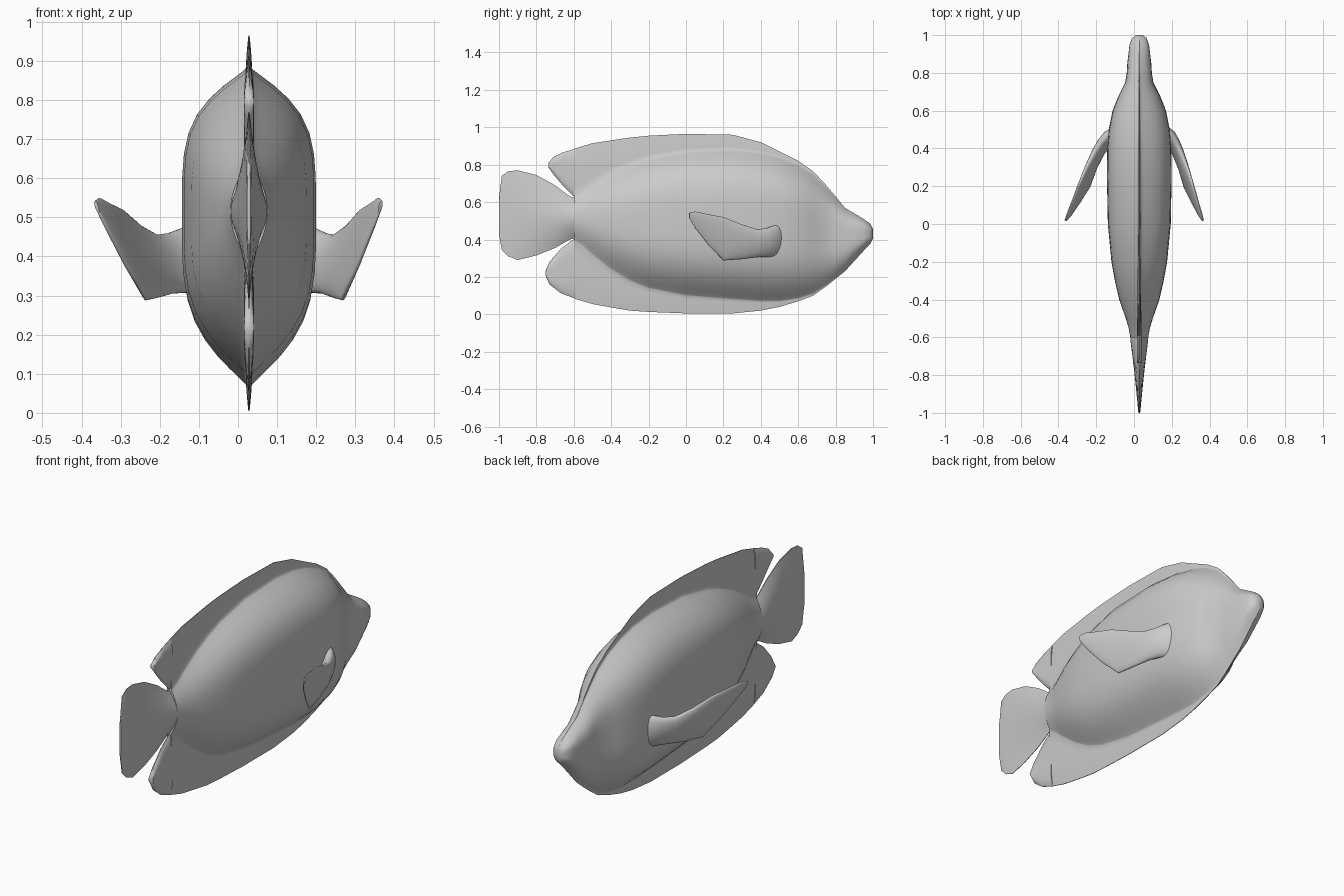
import bpy
import bmesh
import math

default = bpy.data.objects.get("Cube")
if default:
    bpy.data.objects.remove(default, do_unlink=True)

CENTRE = 0.028   # the body sits slightly off the middle
STEPS = 20       # points along each side of a core or fin section
RIM = 5          # points on the thin blade above and below the core

grey = bpy.data.materials.new("plain grey")
grey.use_nodes = True
colour = (0.6, 0.6, 0.6, 1)
grey.diffuse_color = colour
grey.node_tree.nodes["Principled BSDF"].inputs["Base Color"].default_value = colour


def loft(name, rings):
    """Skin a row of closed rings, close both ends and shade smooth."""
    bm = bmesh.new()
    rows = [[bm.verts.new(point) for point in ring] for ring in rings]
    count = len(rows[0])
    for first, second in zip(rows, rows[1:]):
        for i in range(count):
            j = (i + 1) % count
            bm.faces.new((first[i], first[j], second[j], second[i]))
    bm.faces.new(rows[0])
    bm.faces.new(rows[-1])
    bmesh.ops.recalc_face_normals(bm, faces=bm.faces)
    mesh = bpy.data.meshes.new(name)
    bm.to_mesh(mesh)
    bm.free()
    mesh.materials.append(grey)
    obj = bpy.data.objects.new(name, mesh)
    bpy.context.collection.objects.link(obj)
    bpy.ops.object.select_all(action="DESELECT")
    obj.select_set(True)
    bpy.context.view_layer.objects.active = obj
    bpy.ops.object.shade_smooth_by_angle(angle=math.radians(60))


def spread_between(low, high):
    """Heights from low to high, closer together near the ends."""
    return [low + (high - low) * (1 - math.cos(math.pi * i / STEPS)) / 2
            for i in range(STEPS + 1)]


def slice_ring(y, bottom, top, core_bottom, core_top, width, lower, upper, blade):
    """Cross-section: a full core that thins into a blade above and below."""
    below = [bottom + (core_bottom - bottom) * i / RIM for i in range(RIM)]
    above = [top + (core_top - top) * i / RIM for i in range(RIM)]
    core_middle, core_half = (core_bottom + core_top) / 2, (core_top - core_bottom) / 2
    middle, full_half = (bottom + top) / 2, (top - bottom) / 2
    right, left = [], []
    for z in below + spread_between(core_bottom, core_top) + above[::-1]:
        k = min(1, abs(z - core_middle) / core_half)
        t = min(1, abs(z - middle) / full_half)
        power = upper if z > core_middle else lower
        half = max(width - blade, 0) * (1 - k ** power) ** 1.2
        half += blade * (1 - t ** 5) + 0.0015
        right.append((CENTRE + half, y, z))
        left.append((CENTRE - half, y, z))
    return right + left[::-1]


def body_ring(y, *sizes):
    """Body cross-section, rounded in front and more pinched near the tail."""
    pinch = min(1, max(0, (-.1 - y) / .5))
    return slice_ring(y, *sizes, lower=3.4 - 1.4 * pinch, upper=4.6 - 2.6 * pinch, blade=.011)


# Body with the dorsal and anal fin: y, bottom, top, core bottom, core top, half width
body = [
    (1, .405, .455, .406, .454, .015),
    (.985, .375, .485, .376, .484, .037),
    (.95, .34, .51, .341, .509, .05),
    (.9, .285, .54, .286, .539, .056),
    (.85, .23, .57, .232, .568, .062),
    (.8, .19, .63, .193, .627, .065),
    (.75, .15, .69, .155, .68, .073),
    (.68, .1, .765, .11, .75, .108),
    (.6, .07, .82, .085, .8, .14),
    (.5, .04, .87, .07, .84, .16),
    (.4, .02, .92, .07, .865, .168),
    (.25, .005, .96, .08, .88, .17),
    (0, .005, .965, .1, .87, .165),
    (-.2, .013, .955, .14, .83, .146),
    (-.3, .02, .945, .18, .795, .128),
    (-.4, .037, .93, .24, .75, .105),
    (-.5, .055, .915, .32, .69, .07),
    (-.55, .07, .9, .365, .655, .055),
    (-.6, .085, .885, .4, .63, .046),
]
loft("body", [body_ring(*row) for row in body])

# Rear lobes of the dorsal and anal fins: y, bottom, top
lobes = {
    "dorsal_fin_lobe": [(-.59, .62, .887), (-.66, .69, .865),
                        (-.71, .75, .84), (-.735, .785, .81)],
    "anal_fin_lobe": [(-.59, .083, .41), (-.67, .113, .35),
                      (-.73, .16, .28), (-.75, .205, .235)],
}
for name, rows in lobes.items():
    loft(name, [slice_ring(y, a, b, a, b, 0, lower=2, upper=2, blade=.011)
                for y, a, b in rows])

# Tail fin: y, bottom, top, half width
tail = [
    (-.58, .41, .62, .047),
    (-.62, .4, .63, .045),
    (-.7, .355, .69, .035),
    (-.8, .315, .745, .023),
    (-.9, .29, .77, .013),
    (-.95, .31, .765, .008),
    (-.985, .345, .74, .005),
    (-1, .43, .62, .003),
]
loft("tail_fin", [slice_ring(y, a, b, a, b, w, lower=1.8, upper=1.8, blade=.003)
                  for y, a, b, w in tail])

# Pectoral fins: y, distance out, bottom, top, half thickness
pectoral = [
    (.5, .09, .27, .5, .06),
    (.47, .15, .3, .475, .045),
    (.43, .185, .307, .46, .034),
    (.38, .212, .305, .455, .028),
    (.3, .24, .295, .48, .022),
    (.2, .266, .288, .52, .016),
    (.12, .287, .37, .535, .011),
    (.05, .305, .46, .55, .008),
    (.018, .315, .515, .542, .004),
]


def pectoral_ring(side, spread, y, out, bottom, top, thick):
    """Cross-section of a fin blade that leans outward at the top."""
    outer, inner = [], []
    for z in spread_between(bottom, top):
        t = (2 * z - bottom - top) / (top - bottom)
        reach = out + .2 * (z - .42)
        reach = .16 + (reach - .16) * spread
        half = thick * math.sqrt(max(0, 1 - t * t)) + .001
        outer.append((CENTRE + side * (reach + .9 * half), y + .4 * half, z))
        inner.append((CENTRE + side * (reach - .9 * half), y - .4 * half, z))
    return outer + inner[::-1]


for name, side, spread in (("left_pectoral_fin", 1, 1), ("right_pectoral_fin", -1, 1.3)):
    loft(name, [pectoral_ring(side, spread, *row) for row in pectoral])
